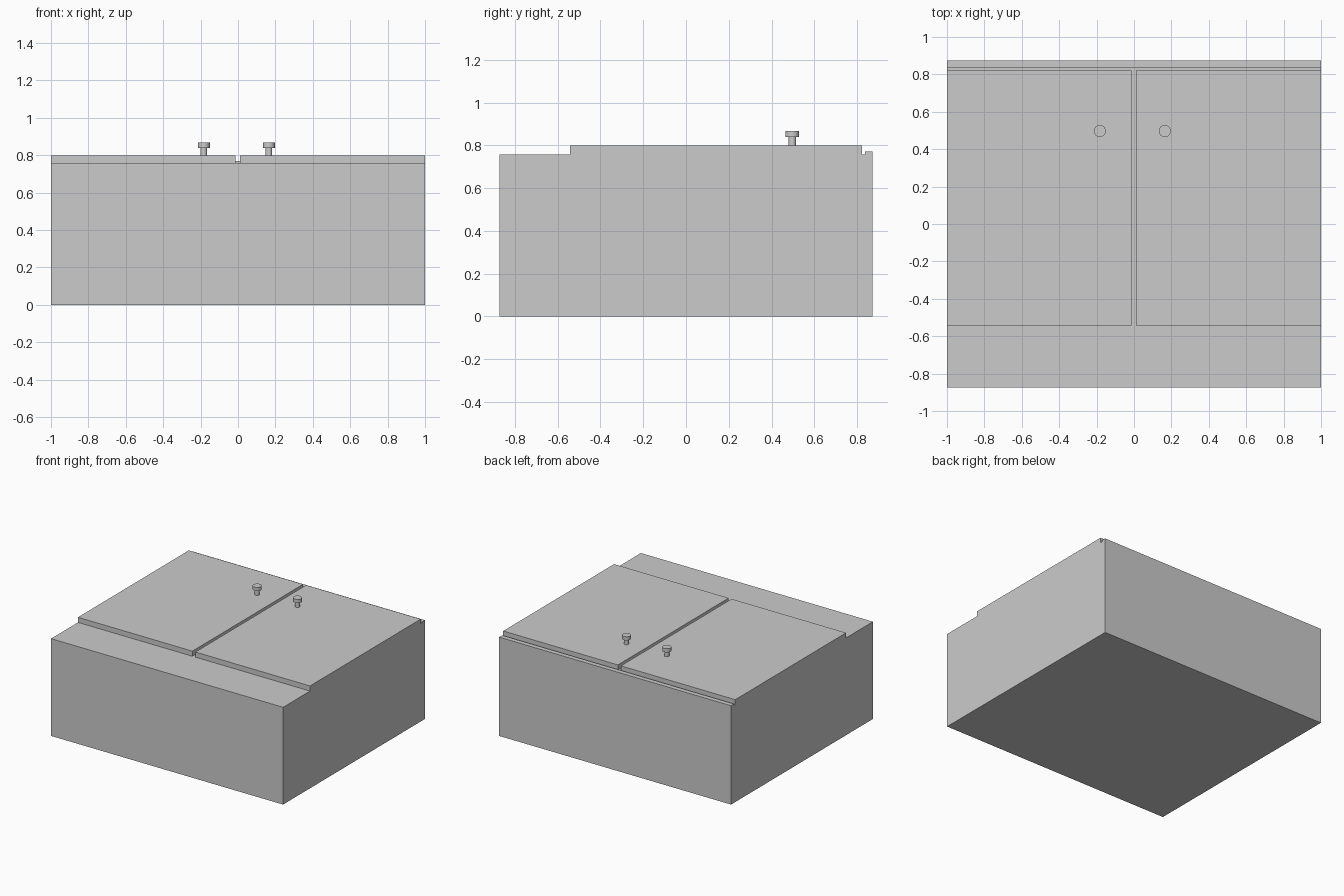
import bpy
from math import radians

if "Cube" in bpy.data.objects:
    bpy.data.objects.remove(bpy.data.objects["Cube"])

BODY_TOP = 0.758
DOOR_TOP = 0.798


def box(name, x0, x1, y0, y1, z0, z1):
    bpy.ops.mesh.primitive_cube_add(
        size=1, location=((x0 + x1) / 2, (y0 + y1) / 2, (z0 + z1) / 2))
    ob = bpy.context.object
    ob.name = name
    ob.scale = (x1 - x0, y1 - y0, z1 - z0)
    bpy.ops.object.transform_apply(location=False, rotation=False, scale=True)
    return ob


def cylinder(name, x, y, z0, z1, r):
    bpy.ops.mesh.primitive_cylinder_add(
        vertices=24, radius=r, depth=z1 - z0, location=(x, y, (z0 + z1) / 2))
    ob = bpy.context.object
    ob.name = name
    bpy.ops.object.shade_smooth_by_angle(angle=radians(40))
    return ob


# Cabinet body with a thin raised lip along the back edge
box("cabinet_body", -1, 1, -0.873, 0.873, 0, BODY_TOP)
box("back_lip", -1, 1, 0.836, 0.873, BODY_TOP, 0.77)

# Two door panels, each with a knob made of a stem and a head
for side, x0, x1, knob_x in (("left", -1, -0.014, -0.183),
                             ("right", 0.012, 1, 0.165)):
    box(side + "_door", x0, x1, -0.542, 0.822, BODY_TOP, DOOR_TOP)
    cylinder(side + "_knob_stem", knob_x, 0.497, DOOR_TOP, 0.838, 0.018)
    cylinder(side + "_knob_head", knob_x, 0.497, 0.838, 0.867, 0.032)
